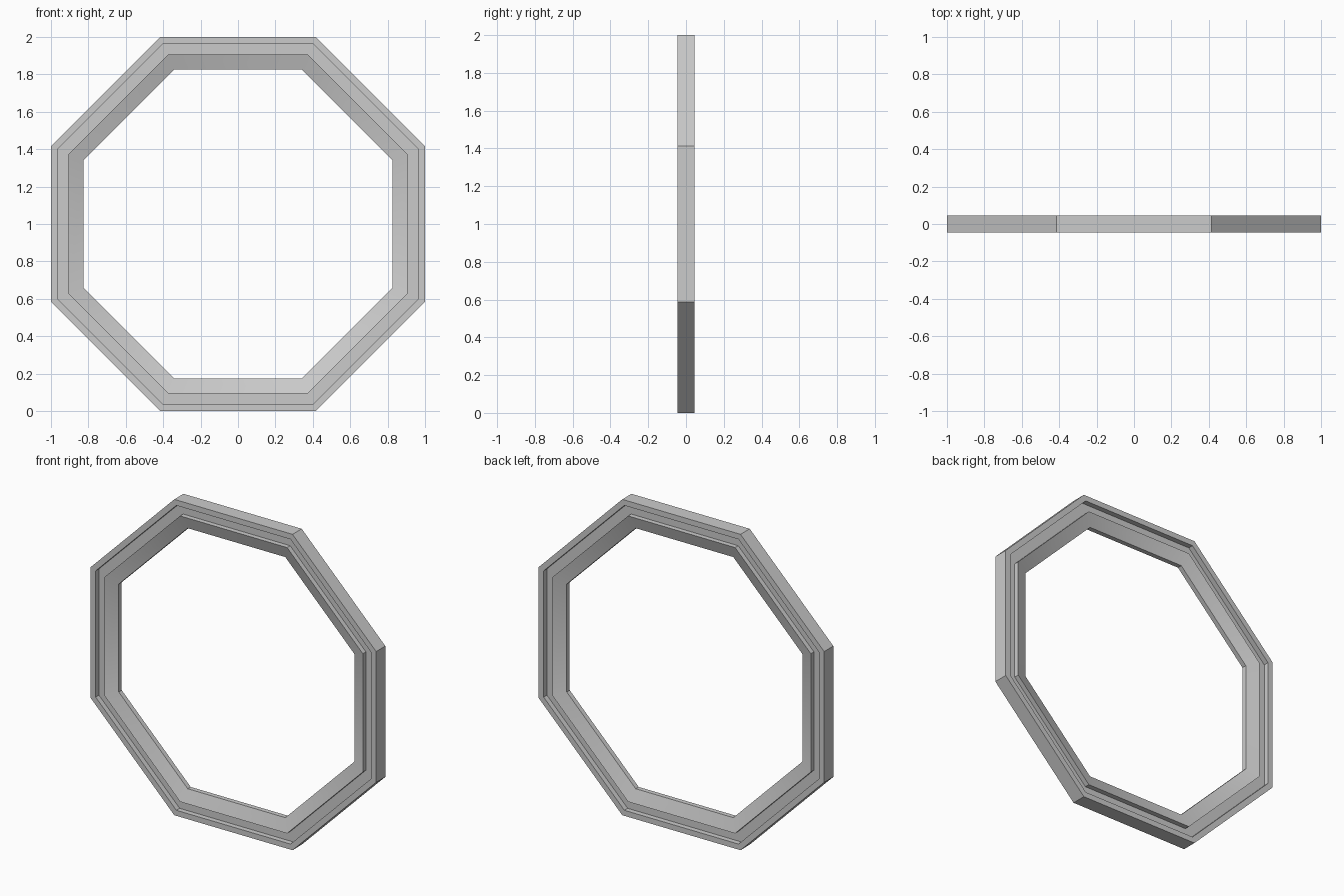
import bpy, bmesh, math
from mathutils import Matrix, Vector

cube = bpy.data.objects.get("Cube")
if cube:
    bpy.data.objects.remove(cube)

SIDES = 8
STRETCH = 1 / math.cos(math.pi / SIDES)  # flat distance to corner distance

# Front half of the section as (distance to flat, half depth):
# outer rim, channel, then a lip sloping to the opening
half = [(1.0, 0.046), (0.965, 0.046), (0.965, 0.013),
        (0.905, 0.013), (0.905, 0.044), (0.825, 0.015)]
section = [(r, -d) for r, d in half] + [(r, d) for r, d in reversed(half)]

# Grey finish
grey = bpy.data.materials.new("grey")
grey.use_nodes = True
colour = (0.6, 0.6, 0.6, 1)
grey.diffuse_color = colour
grey.node_tree.nodes["Principled BSDF"].inputs["Base Color"].default_value = colour

# Sweep the section round the octagon
bm = bmesh.new()
rings = []
for i in range(SIDES):
    turn = Matrix.Rotation(2 * math.pi * (i + 0.5) / SIDES, 3, 'Y')
    rings.append([bm.verts.new(turn @ Vector((r * STRETCH, y, 0)) + Vector((0, 0, 1)))
                  for r, y in section])
for i, ring in enumerate(rings):
    following = rings[(i + 1) % SIDES]
    for j in range(len(section)):
        k = (j + 1) % len(section)
        bm.faces.new((ring[j], ring[k], following[k], following[j]))
bmesh.ops.recalc_face_normals(bm, faces=bm.faces)

mesh = bpy.data.meshes.new("octagonal_frame")
bm.to_mesh(mesh)
bm.free()
mesh.materials.append(grey)
frame = bpy.data.objects.new("octagonal_frame", mesh)
bpy.context.collection.objects.link(frame)

# Soften the shallow mitres of the lip and keep the other edges sharp
bpy.ops.object.select_all(action='DESELECT')
frame.select_set(True)
bpy.context.view_layer.objects.active = frame
bpy.ops.object.shade_smooth_by_angle(angle=math.radians(30))
